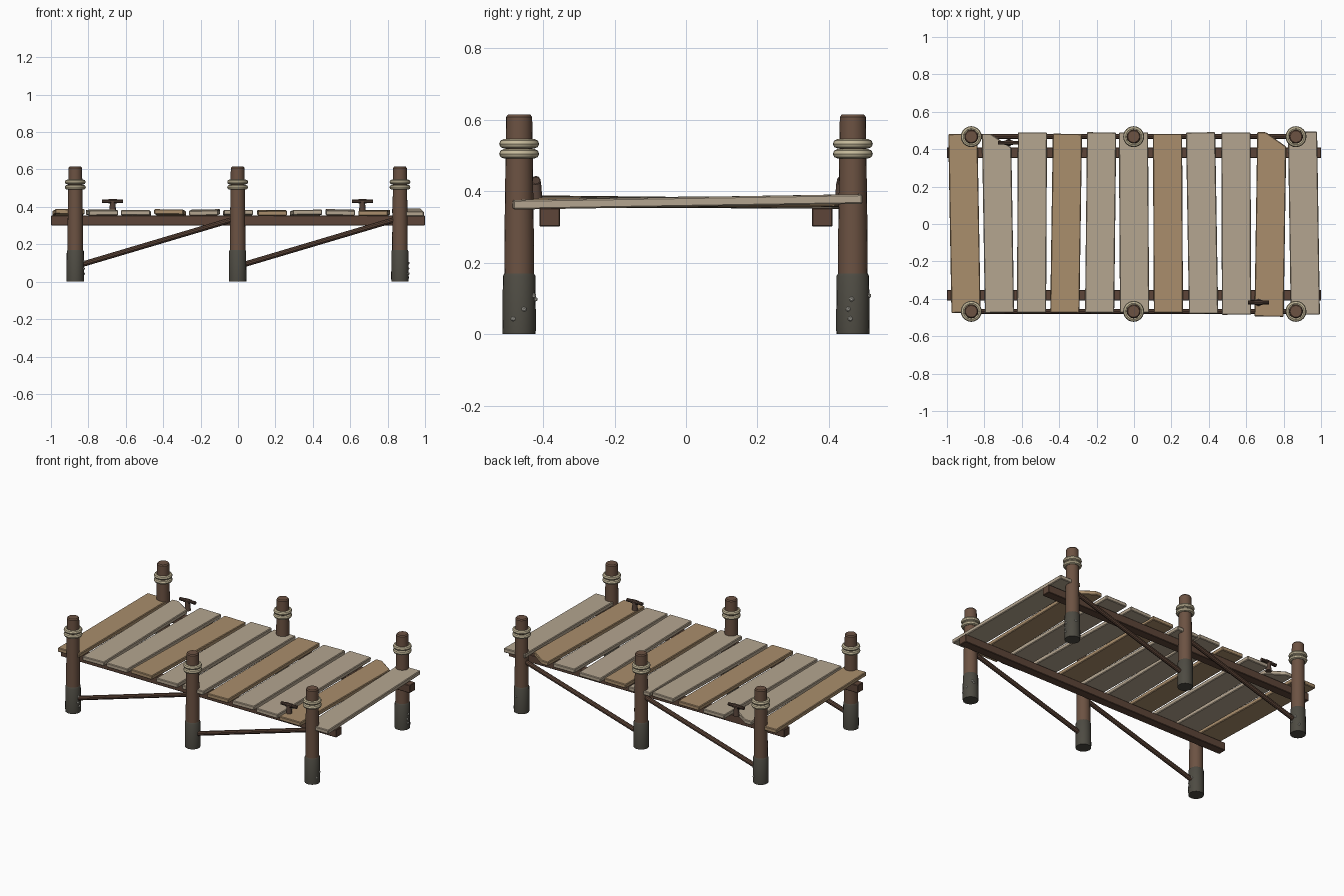
import bpy, bmesh, math, random
from mathutils import Vector, Matrix

if "Cube" in bpy.data.objects:
    bpy.data.objects.remove(bpy.data.objects["Cube"])

random.seed(4)


def mat(name, r, g, b):
    m = bpy.data.materials.new(name)
    m.diffuse_color = (r, g, b, 1)
    m.use_nodes = True
    m.node_tree.nodes["Principled BSDF"].inputs["Base Color"].default_value = m.diffuse_color
    return m


POST = mat("post_wood", 0.15, 0.085, 0.055)
WET = mat("wet_wood", 0.075, 0.07, 0.055)
BEAM = mat("beam_wood", 0.11, 0.06, 0.04)
GREY = mat("weathered_plank", 0.46, 0.38, 0.28)
TAN = mat("tan_plank", 0.40, 0.27, 0.15)
ROPE = mat("rope", 0.55, 0.48, 0.32)
IRON = mat("cleat_metal", 0.09, 0.055, 0.04)
SHELL = mat("barnacle", 0.55, 0.53, 0.47)


def finish(name, bm, material, smooth=True):
    bmesh.ops.recalc_face_normals(bm, faces=bm.faces)
    me = bpy.data.meshes.new(name)
    bm.to_mesh(me)
    bm.free()
    ob = bpy.data.objects.new(name, me)
    bpy.context.collection.objects.link(ob)
    me.materials.append(material)
    if smooth:
        bpy.context.view_layer.objects.active = ob
        ob.select_set(True)
        bpy.ops.object.shade_smooth_by_angle(angle=math.radians(35))
        ob.select_set(False)
    return ob


def lathe(name, profile, loc, material, sides=20, closed=False):
    # revolve (radius, z) points around the vertical axis
    bm = bmesh.new()
    rings = []
    for r, z in profile:
        rings.append([bm.verts.new((loc[0] + r * math.cos(a), loc[1] + r * math.sin(a), loc[2] + z))
                      for a in (2 * math.pi * i / sides for i in range(sides))])
    pairs = list(zip(rings, rings[1:]))
    if closed:
        pairs.append((rings[-1], rings[0]))
    else:
        bm.faces.new(rings[0])
        bm.faces.new(rings[-1])
    for a, b in pairs:
        for i in range(sides):
            j = (i + 1) % sides
            bm.faces.new((a[i], a[j], b[j], b[i]))
    return finish(name, bm, material)


def rod(name, p, q, r, material, sides=10):
    p, q = Vector(p), Vector(q)
    d = q - p
    bm = bmesh.new()
    m = Matrix.Translation((p + q) / 2) @ d.to_track_quat('Z', 'Y').to_matrix().to_4x4()
    bmesh.ops.create_cone(bm, cap_ends=True, segments=sides, radius1=r, radius2=r,
                          depth=d.length, matrix=m)
    return finish(name, bm, material)


def prism(name, outline, z0, z1, material, bevel, matrix=Matrix()):
    # extruded plan outline with bevelled edges
    bm = bmesh.new()
    face = bm.faces.new([bm.verts.new((x, y, z0)) for x, y in outline])
    res = bmesh.ops.extrude_face_region(bm, geom=[face])
    for v in res["geom"]:
        if isinstance(v, bmesh.types.BMVert):
            v.co.z = z1
    bmesh.ops.recalc_face_normals(bm, faces=bm.faces)
    bmesh.ops.bevel(bm, geom=bm.edges[:], offset=bevel, segments=1, affect='EDGES')
    bm.transform(matrix)
    return finish(name, bm, material, smooth=False)


# posts with wet foot, rope rings and barnacles
XS, PY = (-0.87, -0.002, 0.866), 0.467
for side in (-1, 1):
    row = "front" if side < 0 else "back"
    for k, x in enumerate(XS):
        tag = f"{row}_{k + 1}"
        loc = (x, side * PY, 0)
        lathe("post_" + tag, [(0.041, 0.01), (0.0415, 0.25), (0.0365, 0.608), (0.031, 0.615)], loc, POST)
        lathe("post_foot_" + tag, [(0.046, 0), (0.047, 0.02), (0.0455, 0.163), (0.041, 0.171)], loc, WET)
        for n, z in enumerate((0.505, 0.533)):
            ring = [(0.043 + 0.013 * math.cos(t), 0.013 * math.sin(t))
                    for t in (2 * math.pi * i / 8 for i in range(8))]
            lathe(f"rope_ring_{tag}_{n + 1}", ring, (x, side * PY, z), ROPE, 24, True)
        if k != 1:
            bm = bmesh.new()
            for n, z in enumerate((0.043, 0.07, 0.098, 0.108)):
                a = random.uniform(-0.5, 1.5)
                bmesh.ops.create_icosphere(bm, subdivisions=1, radius=0.0075, matrix=Matrix.Translation(
                    (x + 0.046 * math.cos(a), side * PY + 0.046 * math.sin(a), z)))
            finish("barnacles_" + tag, bm, SHELL)

    # long beam under the planks
    prism(f"beam_{row}", [(-1, side * 0.381 - 0.029), (1, side * 0.381 - 0.029),
                          (1, side * 0.381 + 0.029), (-1, side * 0.381 + 0.029)],
          0.301, 0.353, BEAM, 0.003)

    # diagonal braces between posts
    for k in range(2):
        rod(f"brace_{row}_{k + 1}", (XS[k] + 0.02, side * PY, 0.088),
            (XS[k + 1] - 0.01, side * PY, 0.337), 0.0145, BEAM)

# planks: x at back end, x at front end, back y, front y, rise toward back
PLANKS = [(-0.915, -0.898, 0.482, -0.475, -0.010), (-0.735, -0.719, 0.483, -0.475, 0.004),
          (-0.543, -0.548, 0.490, -0.475, -0.004), (-0.356, -0.370, 0.482, -0.475, -0.008),
          (-0.173, -0.184, 0.490, -0.475, 0.006), (-0.003, 0.003, 0.490, -0.475, -0.004),
          (0.179, 0.184, 0.482, -0.475, 0.004), (0.356, 0.372, 0.490, -0.480, -0.006),
          (0.545, 0.548, 0.490, -0.485, 0.006), (0.737, 0.722, 0.490, -0.495, 0.004),
          (0.901, 0.916, 0.493, -0.485, 0.016)]
W = 0.078
for i, (xb, xf, yb, yf, rise) in enumerate(PLANKS):
    h = (yb - yf) / 2
    pts = [(-W, -h), (W, -h), (W, h), (-W, h)]
    if i in (1, 9):  # broken corner
        pts[2:3] = [(W, h - 0.075), (W - 0.11, h)]
    m = (Matrix.Translation(((xb + xf) / 2, (yb + yf) / 2, 0.367 + random.uniform(-0.002, 0.004)))
         @ Matrix.Rotation(math.atan2(xf - xb, 2 * h), 4, 'Z')
         @ Matrix.Rotation(math.atan2(rise, 2 * h), 4, 'X')
         @ Matrix.Rotation(random.uniform(-0.015, 0.015), 4, 'Y'))
    prism(f"plank_{i + 1}", pts, -0.0135, 0.0135, TAN if i % 3 == 0 else GREY, 0.004, m)

# mooring cleats
for n, (x, y) in enumerate(((-0.67, 0.435), (0.665, -0.42))):
    lathe(f"cleat_stem_{n + 1}", [(0.02, 0.37), (0.017, 0.39), (0.014, 0.428)], (x, y, 0), IRON, 12)
    rod(f"cleat_bar_{n + 1}", (x - 0.056, y, 0.43), (x + 0.056, y, 0.43), 0.0105, IRON)
    rod(f"cleat_collar_{n + 1}", (x - 0.022, y, 0.43), (x + 0.022, y, 0.43), 0.013, IRON)
